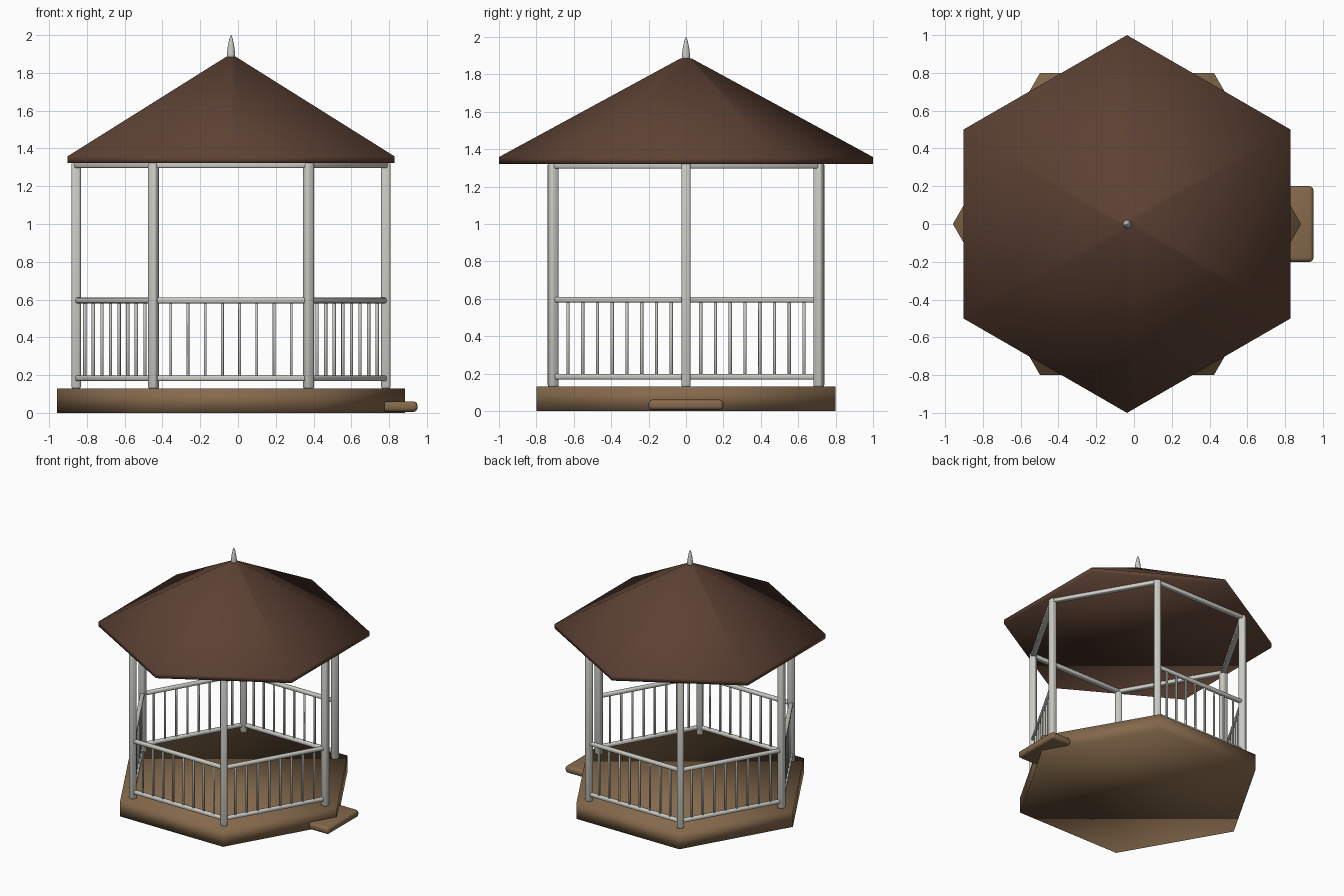
import bpy, bmesh
from math import cos, sin, pi, atan2
from mathutils import Vector

cube = bpy.data.objects.get("Cube")
if cube:
    bpy.data.objects.remove(cube, do_unlink=True)

CX = -0.037           # hexagon axis
POST_R = 0.82         # post ring radius
FLOOR = 0.13
OPEN_SIDE = 0         # side left without railing


def material(name, rgb):
    m = bpy.data.materials.new(name)
    m.use_nodes = True
    m.diffuse_color = (*rgb, 1)
    m.node_tree.nodes["Principled BSDF"].inputs["Base Color"].default_value = (*rgb, 1)
    return m


ROOF = material("dark_brown_roof", (0.108, 0.053, 0.033))
WOOD = material("tan_wood", (0.235, 0.143, 0.072))
PAINT = material("pale_grey_paint", (0.60, 0.60, 0.56))


def finish(name, bm, mat, bevel=0, segments=2):
    bmesh.ops.recalc_face_normals(bm, faces=bm.faces)
    me = bpy.data.meshes.new(name)
    bm.to_mesh(me)
    bm.free()
    me.materials.append(mat)
    for p in me.polygons:
        p.use_smooth = True
    ob = bpy.data.objects.new(name, me)
    bpy.context.collection.objects.link(ob)
    if bevel:
        mod = ob.modifiers.new("rounded_edges", "BEVEL")
        mod.width = bevel
        mod.segments = segments
    return ob


def lathe(name, profile, sides, mat, turn=0):
    """Stack of closed rings given as (radius, height), capped at both ends."""
    bm = bmesh.new()
    rings = [[bm.verts.new((CX + r * cos(turn + 2 * pi * i / sides),
                            r * sin(turn + 2 * pi * i / sides), z))
              for i in range(sides)] for r, z in profile]
    for a, b in zip(rings, rings[1:]):
        for i in range(sides):
            j = (i + 1) % sides
            bm.faces.new((a[i], a[j], b[j], b[i]))
    bm.faces.new(rings[0])
    bm.faces.new(rings[-1])
    return finish(name, bm, mat)


def box(name, centre, size, mat, angle=0, bevel=0, segments=2):
    bm = bmesh.new()
    bmesh.ops.create_cube(bm, size=1)
    bmesh.ops.scale(bm, vec=size, verts=bm.verts)
    ob = finish(name, bm, mat, bevel, segments)
    ob.location = centre
    ob.rotation_euler.z = angle
    return ob


def corner(i):
    return Vector((CX + POST_R * cos(i * pi / 3), POST_R * sin(i * pi / 3), 0))


# Platform, step, roof and finial
lathe("platform", [(0.922, 0), (0.922, FLOOR)], 6, WOOD)
box("entry_step", (0.86, 0, 0.033), (0.18, 0.4, 0.055), WOOD, bevel=0.02, segments=3)
lathe("roof", [(1, 1.322), (1, 1.358), (0.03, 1.885)], 6, ROOF, pi / 6)
lathe("finial", [(0.023, 1.875), (0.022, 1.9), (0.017, 1.94), (0.009, 1.98), (0.001, 2)],
      16, PAINT)

# Posts, eave beams and railings around the hexagon
for i in range(6):
    a, b = corner(i), corner(i + 1)
    d = b - a
    angle = atan2(d.y, d.x)
    mid = (a + b) / 2
    up = Vector((0, 0, 1))
    box(f"post_{i + 1}", a + up * 0.727, (0.05, 0.05, 1.2), PAINT, i * pi / 3, 0.012)
    box(f"eave_beam_{i + 1}", mid + up * 1.312, (d.length, 0.04, 0.03), PAINT, angle, 0.006)
    if i == OPEN_SIDE:
        continue
    for label, z in (("bottom", 0.183), ("top", 0.595)):
        box(f"{label}_rail_{i + 1}", mid + up * z, (d.length, 0.032, 0.03), PAINT, angle, 0.009)
    for k in range(1, 9):
        box(f"baluster_{i + 1}_{k}", a + d * k / 9 + up * 0.389, (0.015, 0.015, 0.4),
            PAINT, angle, 0.003, 1)
